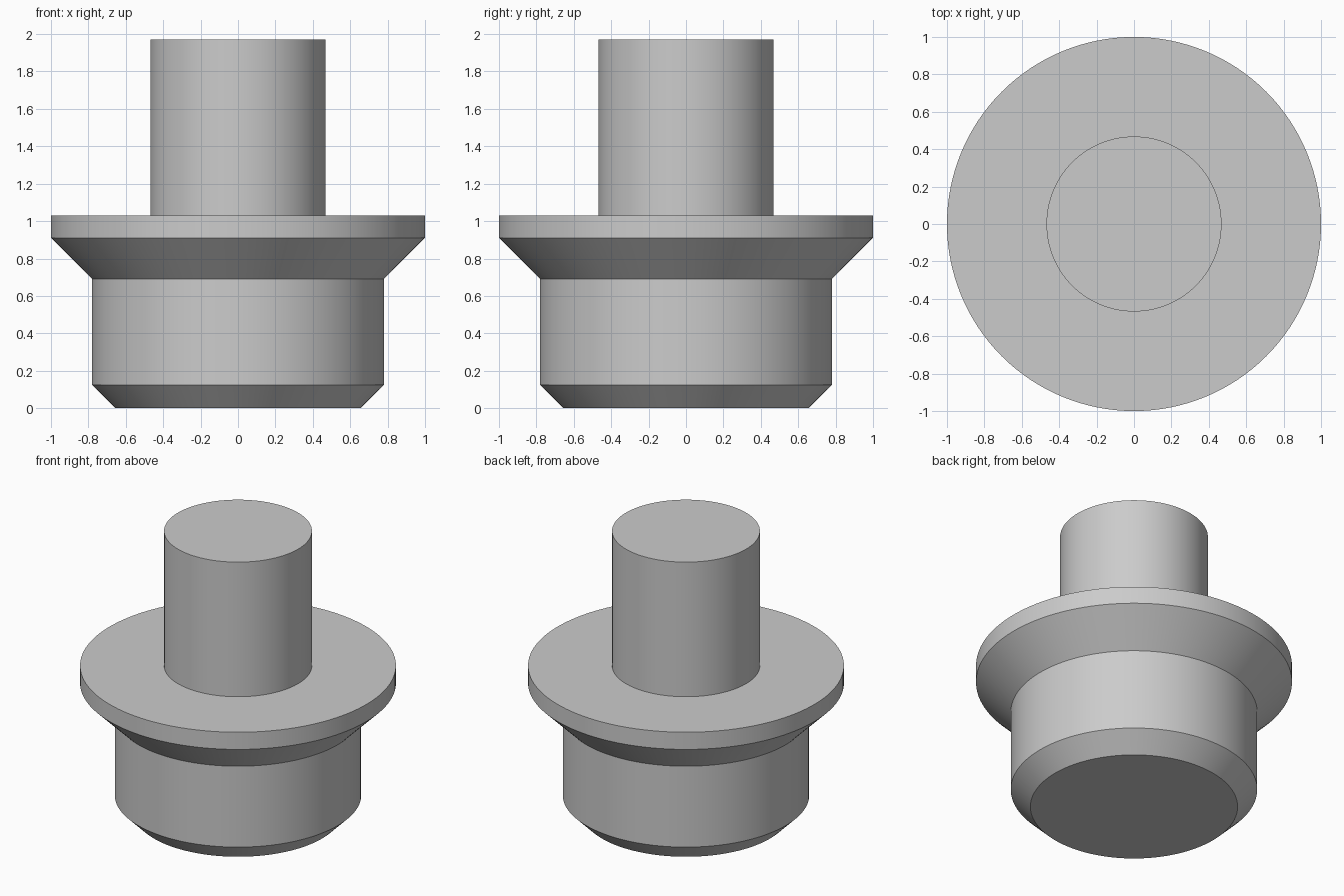
import bpy
import bmesh
import math

SEGMENTS = 128

cube = bpy.data.objects.get("Cube")
if cube:
    bpy.data.objects.remove(cube, do_unlink=True)

# Plain grey material
grey = bpy.data.materials.new("plain_grey")
grey.use_nodes = True
colour = (0.6, 0.6, 0.6, 1)
grey.diffuse_color = colour
grey.node_tree.nodes["Principled BSDF"].inputs["Base Color"].default_value = colour


def turned_part(name, profile):
    """Revolve (radius, height) points about z and cap both ends."""
    bm = bmesh.new()
    rings = []
    for radius, z in profile:
        ring = bmesh.ops.create_circle(bm, segments=SEGMENTS, radius=radius)["verts"]
        for v in ring:
            v.co.z = z
        rings.append(ring)
    for low, high in zip(rings, rings[1:]):
        for i in range(SEGMENTS):
            j = (i + 1) % SEGMENTS
            bm.faces.new((low[i], low[j], high[j], high[i]))
    bm.faces.new(rings[0])
    bm.faces.new(rings[-1])
    bmesh.ops.recalc_face_normals(bm, faces=bm.faces)
    mesh = bpy.data.meshes.new(name)
    bm.to_mesh(mesh)
    bm.free()
    mesh.materials.append(grey)
    obj = bpy.data.objects.new(name, mesh)
    bpy.context.collection.objects.link(obj)
    bpy.ops.object.select_all(action="DESELECT")
    obj.select_set(True)
    bpy.context.view_layer.objects.active = obj
    bpy.ops.object.shade_smooth_by_angle(angle=math.radians(30))
    return obj


# One solid: chamfered plug, flared flange, flat shoulder and upper stem
turned_part("flanged_plug", [
    (0.656, 0), (0.78, 0.125),
    (0.78, 0.69), (1.0, 0.91),
    (1.0, 1.03), (0.468, 1.03),
    (0.468, 1.97),
])
